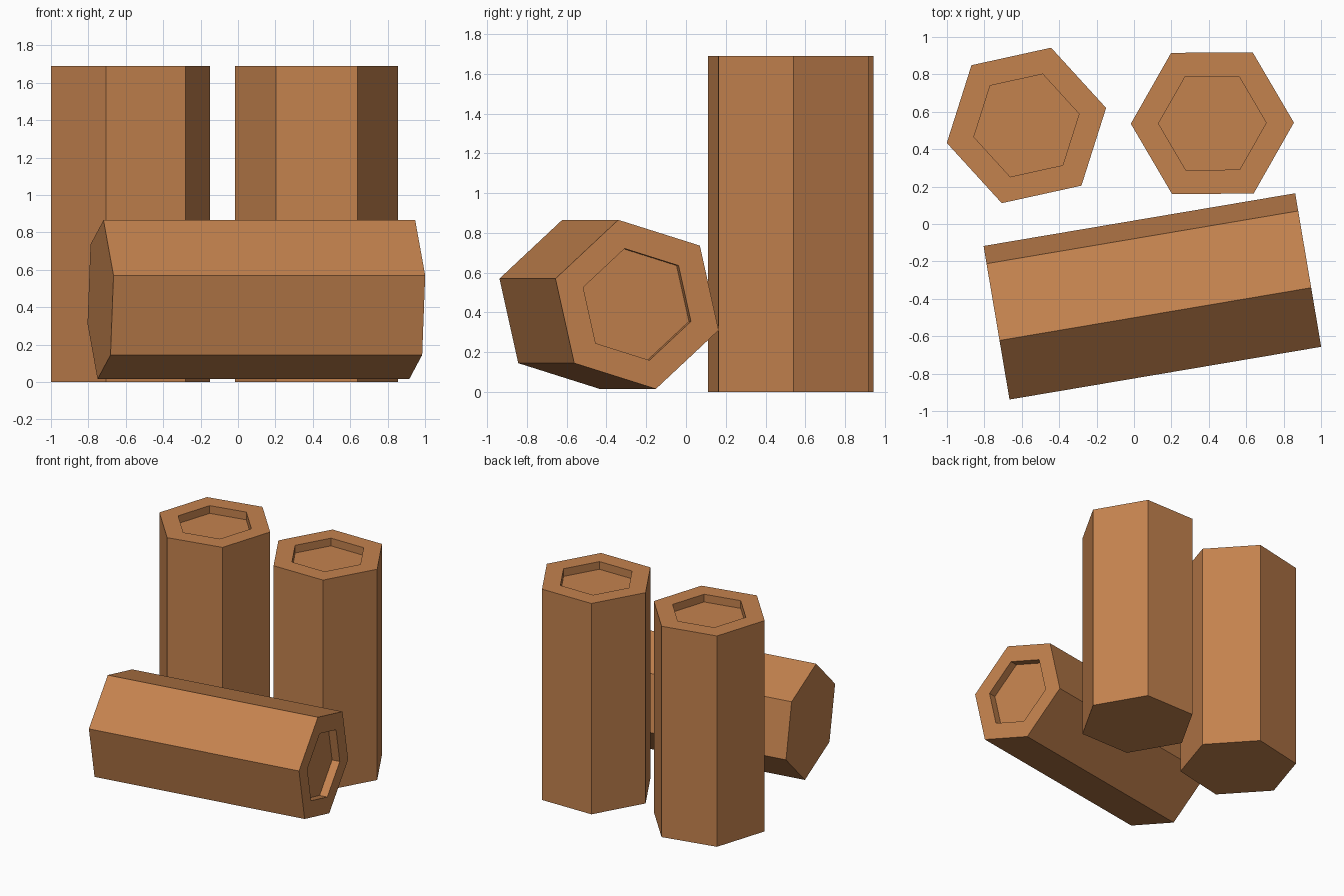
import bpy, bmesh, math
from mathutils import Matrix, Vector

if "Cube" in bpy.data.objects:
    bpy.data.objects.remove(bpy.data.objects["Cube"])

RADIUS, LENGTH = 0.436, 1.69
HOLE_RADIUS, HOLE_DEPTH = 0.288, 0.062

wood = bpy.data.materials.new("brown_wood")
wood.diffuse_color = (0.55, 0.223, 0.076, 1)
wood.use_nodes = True
wood.node_tree.nodes["Principled BSDF"].inputs["Base Color"].default_value = wood.diffuse_color


def hex_log(name, matrix, angle):
    """Hexagonal log along local z with a shallow hexagonal recess in its top."""
    bm = bmesh.new()

    def ring(r, z):
        return [bm.verts.new((r * math.cos(a), r * math.sin(a), z))
                for a in (math.radians(angle + 60 * i) for i in range(6))]

    # bottom, outer rim, inner rim, recess floor
    rings = [ring(RADIUS, 0), ring(RADIUS, LENGTH),
             ring(HOLE_RADIUS, LENGTH), ring(HOLE_RADIUS, LENGTH - HOLE_DEPTH)]
    for a, b in zip(rings, rings[1:]):
        for i in range(6):
            j = (i + 1) % 6
            bm.faces.new((a[i], a[j], b[j], b[i]))
    bm.faces.new(rings[0][::-1])
    bm.faces.new(rings[-1])
    mesh = bpy.data.meshes.new(name)
    bm.to_mesh(mesh)
    bm.free()
    mesh.materials.append(wood)
    obj = bpy.data.objects.new(name, mesh)
    obj.matrix_world = matrix
    bpy.context.collection.objects.link(obj)


# two standing logs at the back
hex_log("standing_log_left", Matrix.Translation((-0.575, 0.527, 0)), 12.4)
hex_log("standing_log_right", Matrix.Translation((0.419, 0.539, 0)), 0.4)

# log lying in front, recess facing right
yaw = math.radians(9.6)
side = Vector((-math.sin(yaw), math.cos(yaw), 0))
up = Vector((0, 0, 1))
axis = side.cross(up)
lying = Matrix((side, up, axis)).transposed().to_4x4()
lying.translation = (-0.735, -0.528, 0.44)
hex_log("lying_log", lying, 42.7)
